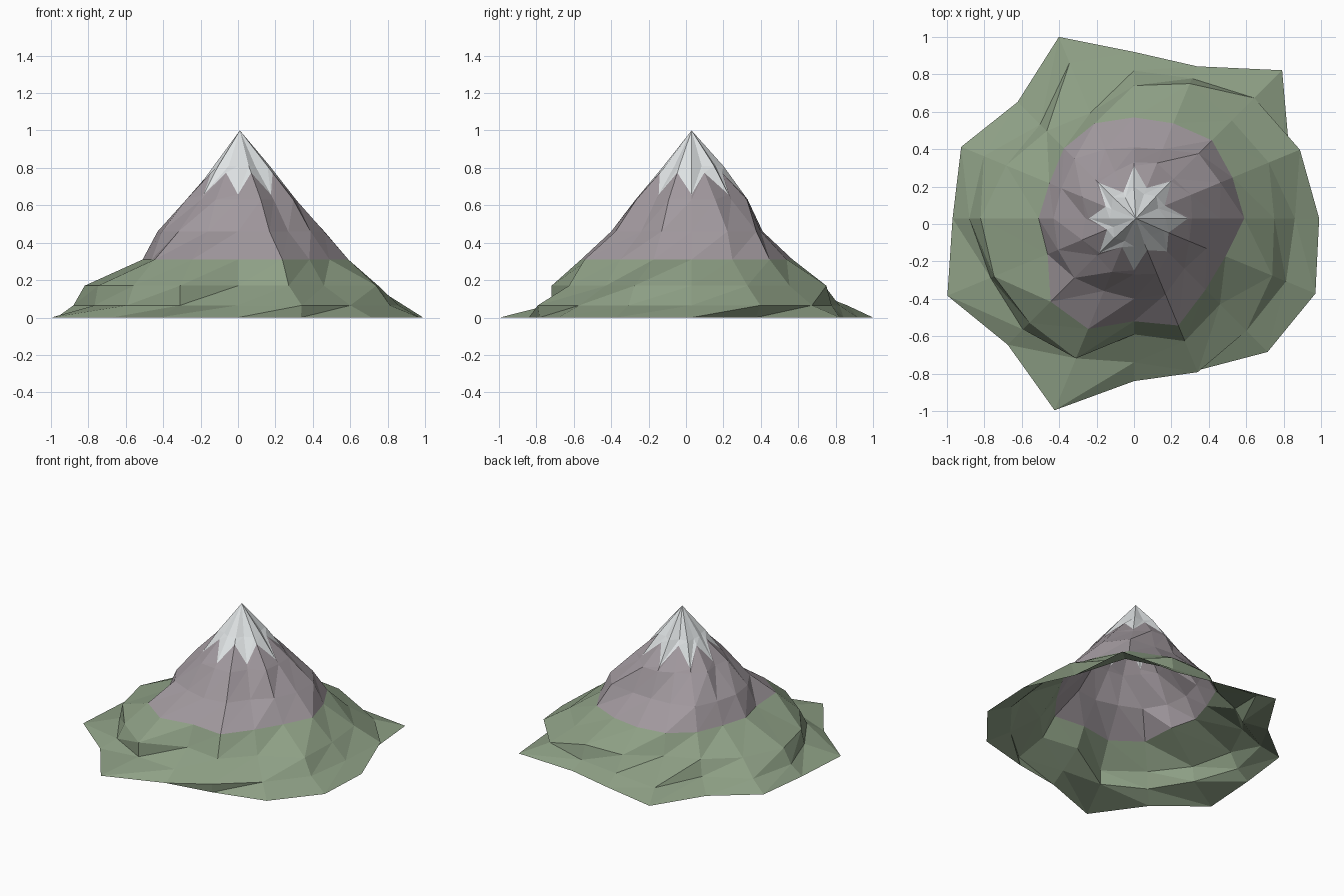
import bpy, bmesh, math
from mathutils import Vector

if "Cube" in bpy.data.objects:
    bpy.data.objects.remove(bpy.data.objects["Cube"])

SEG = 16
CX, CY = 0.01, 0.03

def material(name, rgb):
    m = bpy.data.materials.new(name)
    m.diffuse_color = (*rgb, 1)
    m.use_nodes = True
    m.node_tree.nodes["Principled BSDF"].inputs["Base Color"].default_value = m.diffuse_color
    return m

# Height and sixteen radii of each contour, counter-clockwise from +x
contours = [
    (0.0,   [.99, .90, 1.12, .88, .89, 1.05, .88, 1.0, .97, 1.08, .955, 1.11, .87, .88, 1.01, 1.05]),
    (0.065, [.86, .96, .91, .81, .79, .90, .71, .87, .88, .83, .84, .81, .77, .89, .85, .88]),
    (0.17,  [.75, .78, .74, .78, .71, .61, .66, .74, .82, .81, .79, .81, .62, .71, .65, .80]),
    (0.31,  [.59, .57, .59, .55, .54, .55, .53, .49, .51, .50, .63, .64, .55, .62, .54, .53]),
    (0.46,  [.46, .50, .49, .40, .38, .40, .45, .42, .43, .44, .45, .42, .43, .44, .38, .42]),
    (0.63,  [.31, .33, .30, .32, .30, .27, .29, .30, .26, .30, .28, .31, .30, .32, .27, .32]),
    (0.81,  [.17, .14, .17, .14, .17, .12, .16, .13, .13, .12, .15, .13, .15, .15, .13, .17]),
]

def ring_points(z, radii):
    step = 2 * math.pi / SEG
    return [Vector((r * math.cos(i * step), CY + r * math.sin(i * step), z))
            for i, r in enumerate(radii)]

rings = [ring_points(z, r) for z, r in contours]

# Jagged snow line lying between the two highest contours
snow_line = [a.lerp(b, 0.15 if i % 2 == 0 else 0.8)
             for i, (a, b) in enumerate(zip(rings[5], rings[6]))]
rings.insert(6, snow_line)

# Mountain shell, open underneath
bm = bmesh.new()
loops = [[bm.verts.new(p) for p in ring] for ring in rings]
peak = bm.verts.new((CX, CY, 1.0))

for k in range(len(loops) - 1):
    low, high = loops[k], loops[k + 1]
    colour = 0 if k < 3 else 1 if k < 6 else 2   # grass, rock, snow
    for i in range(SEG):
        j = (i + 1) % SEG
        for tri in ((low[i], low[j], high[j]), (low[i], high[j], high[i])):
            bm.faces.new(tri).material_index = colour
for i in range(SEG):
    bm.faces.new((loops[-1][i], loops[-1][(i + 1) % SEG], peak)).material_index = 2

mesh = bpy.data.meshes.new("mountain")
bm.to_mesh(mesh)
bm.free()
for m in (material("grass green", (.27, .35, .235)),
          material("rock grey", (.36, .32, .345)),
          material("snow white", (.74, .77, .78))):
    mesh.materials.append(m)
bpy.context.collection.objects.link(bpy.data.objects.new("mountain", mesh))
